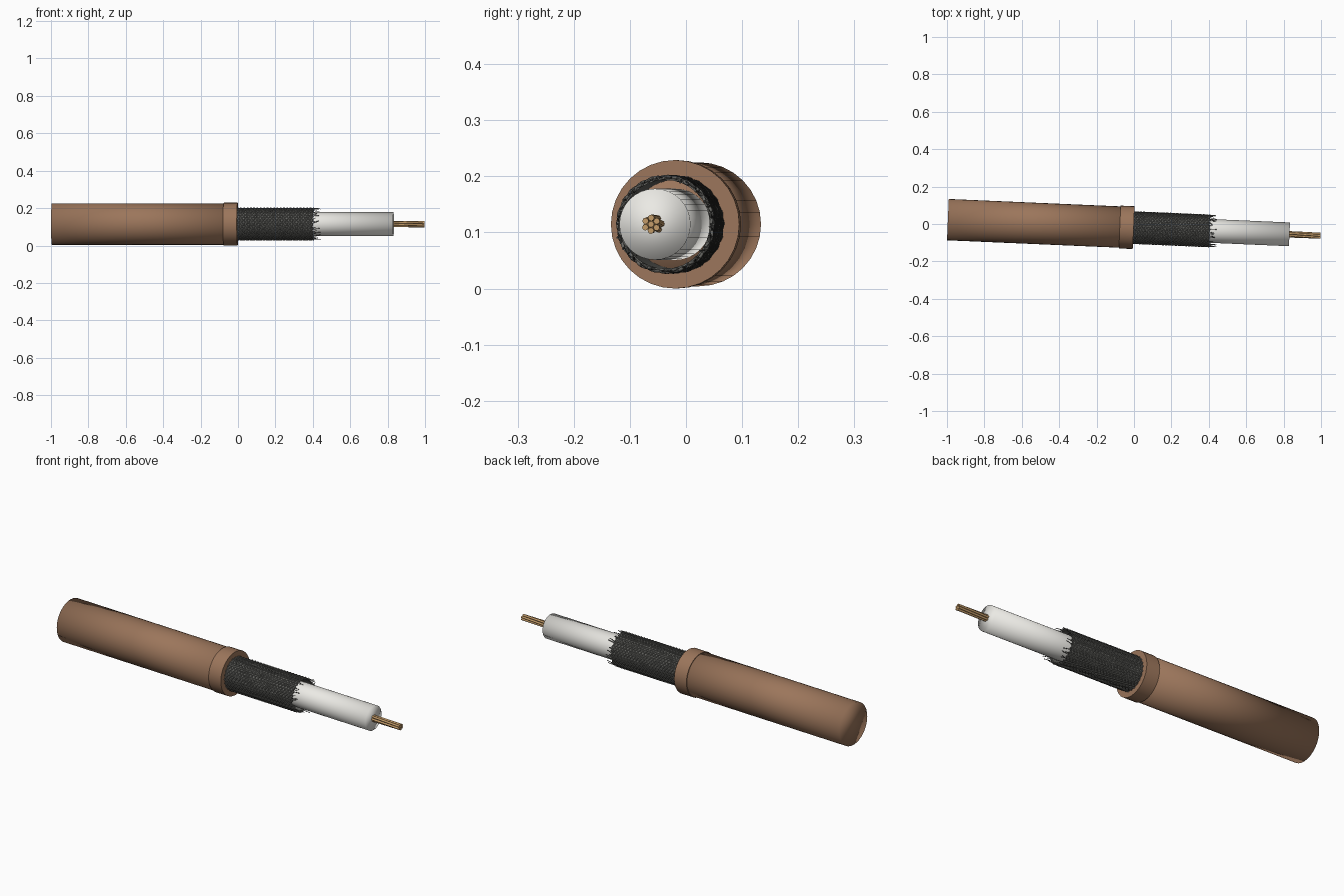
import bpy, bmesh, math, random
from mathutils import Matrix, Vector

if "Cube" in bpy.data.objects:
    bpy.data.objects.remove(bpy.data.objects["Cube"])

random.seed(4)
R = 0.1145                                   # largest radius, rests on z = 0
PLACE = Matrix.Translation((0, -0.0195, R)) @ Matrix.Rotation(-0.043, 4, 'Z')


def material(name, rgb):
    m = bpy.data.materials.new(name)
    m.diffuse_color = (*rgb, 1)
    m.use_nodes = True
    m.node_tree.nodes["Principled BSDF"].inputs["Base Color"].default_value = m.diffuse_color
    return m


BROWN = material("brown_rubber", (0.33, 0.18, 0.105))
WHITE = material("white_plastic", (0.83, 0.82, 0.78))
METAL = material("dark_metal", (0.13, 0.13, 0.12))
COPPER = material("copper", (0.55, 0.33, 0.14))


def lathe(name, profile, mat, seg=32, closed=False, sharp=False):
    """Revolve (x, radius) points around the cable axis; ends get flat caps
    unless the profile is a closed loop."""
    bm = bmesh.new()
    rings = []
    for x, r in profile:
        rings.append([bm.verts.new((x, r * math.cos(a), r * math.sin(a)))
                      for a in (2 * math.pi * i / seg for i in range(seg))])
    n = len(rings)
    for k in range(n if closed else n - 1):
        a, b = rings[k], rings[(k + 1) % n]
        for i in range(seg):
            j = (i + 1) % seg
            bm.faces.new((a[i], a[j], b[j], b[i]))
    if not closed:
        bm.faces.new(rings[0])
        bm.faces.new(rings[-1])
    bmesh.ops.recalc_face_normals(bm, faces=bm.faces)
    for f in bm.faces:
        f.smooth = True
    me = bpy.data.meshes.new(name)
    bm.to_mesh(me)
    bm.free()
    ob = bpy.data.objects.new(name, me)
    bpy.context.collection.objects.link(ob)
    me.materials.append(mat)
    ob.matrix_world = PLACE
    if sharp:
        bpy.ops.object.select_all(action='DESELECT')
        ob.select_set(True)
        bpy.context.view_layer.objects.active = ob
        bpy.ops.object.shade_smooth_by_angle(angle=math.radians(40))
    return ob


def wires(name, paths, radius, mat, res=1):
    """One curve object holding many round wires."""
    cu = bpy.data.curves.new(name, 'CURVE')
    cu.dimensions = '3D'
    cu.bevel_depth = radius
    cu.bevel_resolution = res
    cu.use_fill_caps = True
    for pts in paths:
        sp = cu.splines.new('POLY')
        sp.points.add(len(pts) - 1)
        for p, co in zip(sp.points, pts):
            p.co = (*co, 1)
        sp.use_smooth = True
    cu.materials.append(mat)
    ob = bpy.data.objects.new(name, cu)
    bpy.context.collection.objects.link(ob)
    ob.matrix_world = PLACE
    return ob


def polar(x, r, a):
    return Vector((x, r * math.cos(a), r * math.sin(a)))


# Outer jacket and the raised collar at its cut end
lathe("outer_jacket", [(-0.996, 0.1105), (-0.004, 0.1105)], BROWN)
lathe("jacket_collar", [(-0.076, 0.1), (-0.076, R), (-0.002, R), (-0.002, 0.084)],
      BROWN, closed=True, sharp=True)

# Inner insulation
lathe("inner_insulation", [(-0.05, 0.0635), (0.832, 0.0635)], WHITE)

# Braided shield: thin liner plus two sets of crossing helices
X0, X1, N, TURNS, STEPS = -0.02, 0.405, 24, 1.0, 96
lathe("shield_liner", [(X0, 0.079), (X0, 0.082), (X1 - 0.005, 0.082), (X1 - 0.005, 0.079)],
      METAL, closed=True, sharp=True)
braid = []
for d in (1, -1):
    for k in range(N):
        pts = []
        for s in range(STEPS + 1):
            t = s / STEPS
            wave = d * math.cos(math.pi * (2 * N * TURNS * t / 2 + k))
            pts.append(polar(X0 + (X1 - X0) * t, 0.0835 + 0.0018 * wave,
                             2 * math.pi * (k / N + d * TURNS * t)))
        braid.append(pts)
wires("braided_shield", braid, 0.003, METAL)

# Frayed wire ends at the cut edge of the shield
fray = []
for k in range(36):
    a = 2 * math.pi * k / 36 + random.uniform(-0.06, 0.06)
    length = random.uniform(0.02, 0.05)
    tw, lift = random.uniform(-0.12, 0.12), random.uniform(-0.006, 0.004)
    fray.append([polar(0.395 + length * t, 0.084 + lift * t * t, a + tw * t)
                 for t in (0, 0.35, 0.7, 1)])
wires("frayed_ends", fray, 0.0016, METAL)

# Stranded conductor: one centre strand and six around it
strands = [[(0.8, 0, 0), (0.998, 0, 0)]]
for k in range(6):
    strands.append([polar(0.8 + 0.198 * s / 12, 0.0115, math.pi * k / 3 + 0.5 * s / 12)
                    for s in range(13)])
wires("conductor_strands", strands, 0.0057, COPPER, res=2)
